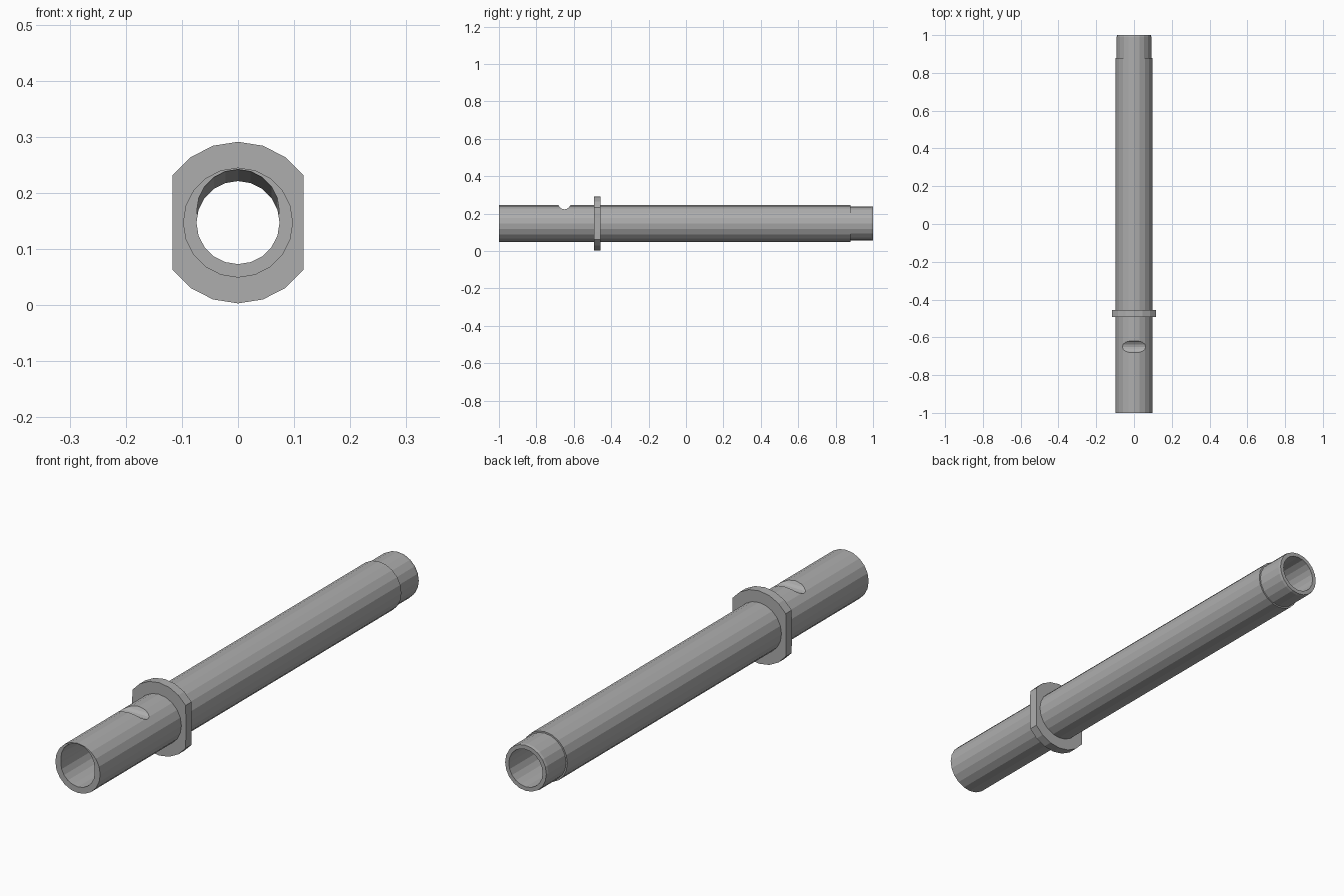
import bpy, bmesh, math
from mathutils import Matrix, Vector

if "Cube" in bpy.data.objects:
    bpy.data.objects.remove(bpy.data.objects["Cube"])

AXIS_Z = 0.147
SIDES = 20

steel = bpy.data.materials.new("grey_steel")
steel.use_nodes = True
grey = (0.42, 0.42, 0.42, 1)
steel.diffuse_color = grey
steel.node_tree.nodes["Principled BSDF"].inputs["Base Color"].default_value = grey


def make_object(name, bm):
    bmesh.ops.recalc_face_normals(bm, faces=bm.faces)
    mesh = bpy.data.meshes.new(name)
    bm.to_mesh(mesh)
    bm.free()
    mesh.materials.append(steel)
    obj = bpy.data.objects.new(name, mesh)
    bpy.context.collection.objects.link(obj)
    return obj


def lathe(name, profile):
    """Solid turned around the long axis from (y, radius) stations."""
    bm = bmesh.new()
    rings = []
    for y, r in profile:
        angles = [2 * math.pi * i / SIDES for i in range(SIDES)]
        rings.append([bm.verts.new((r * math.sin(a), y, AXIS_Z + r * math.cos(a)))
                      for a in angles])
    for a, b in zip(rings, rings[1:]):
        for i in range(SIDES):
            j = (i + 1) % SIDES
            bm.faces.new((a[i], a[j], b[j], b[i]))
    bm.faces.new(rings[0])
    bm.faces.new(rings[-1])
    return make_object(name, bm)


def rod(name, start, end, radius, sides=SIDES):
    """Cylinder between two points."""
    start, end = Vector(start), Vector(end)
    axis = end - start
    turn = axis.to_track_quat('Z', 'Y').to_matrix().to_4x4()
    bm = bmesh.new()
    bmesh.ops.create_cone(bm, cap_ends=True, segments=sides, radius1=radius,
                          radius2=radius, depth=axis.length,
                          matrix=Matrix.Translation((start + end) / 2) @ turn)
    return make_object(name, bm)


def cut(target, cutter):
    mod = target.modifiers.new("cut", 'BOOLEAN')
    mod.operation = 'DIFFERENCE'
    mod.solver = 'EXACT'
    mod.object = cutter
    bpy.context.view_layer.objects.active = target
    bpy.ops.object.modifier_apply(modifier=mod.name)
    bpy.data.objects.remove(cutter)


# Tube with a stepped-down rear end
tube = lathe("barrel_tube", [(-1, 0.098), (0.88, 0.098), (0.88, 0.092), (0.99, 0.092), (1, 0.09)])
cut(tube, lathe("bore_cutter", [(-1.1, 0.074), (1.1, 0.074)]))

# Sloping relief in the roof of the front opening
slope = 0.021 / 0.25
cut(tube, rod("ramp_cutter", (0, -1.1, AXIS_Z + 0.35 * slope),
              (0, -0.76, AXIS_Z + 0.01 * slope), 0.0735))

# Round-bottomed cross groove on top
cut(tube, rod("groove_cutter", (-0.2, -0.65, 0.257), (0.2, -0.65, 0.257), 0.034, 16))

# Tapered notch in the lower front rim
outward = Vector((-0.6, 0, -0.8))
across = Vector((0.8, 0, -0.6))
bm = bmesh.new()
bmesh.ops.create_cube(bm, size=2)
for v in bm.verts:
    x, y, z = v.co
    half = 0.032 if y > 0 else 0.046
    radial = 0.15 if z > 0 else 0.03
    v.co = across * (x * half) + outward * radial
    v.co += Vector((0, -0.965 if y > 0 else -1.005, AXIS_Z))
cut(tube, make_object("notch_cutter", bm))

# Collar with two flat sides
collar = lathe("flat_sided_collar", [(-0.493, 0.144), (-0.456, 0.144)])
for v in collar.data.vertices:
    v.co.x = max(-0.117, min(0.117, v.co.x))
cut(collar, lathe("collar_hole_cutter", [(-0.6, 0.09), (-0.3, 0.09)]))
